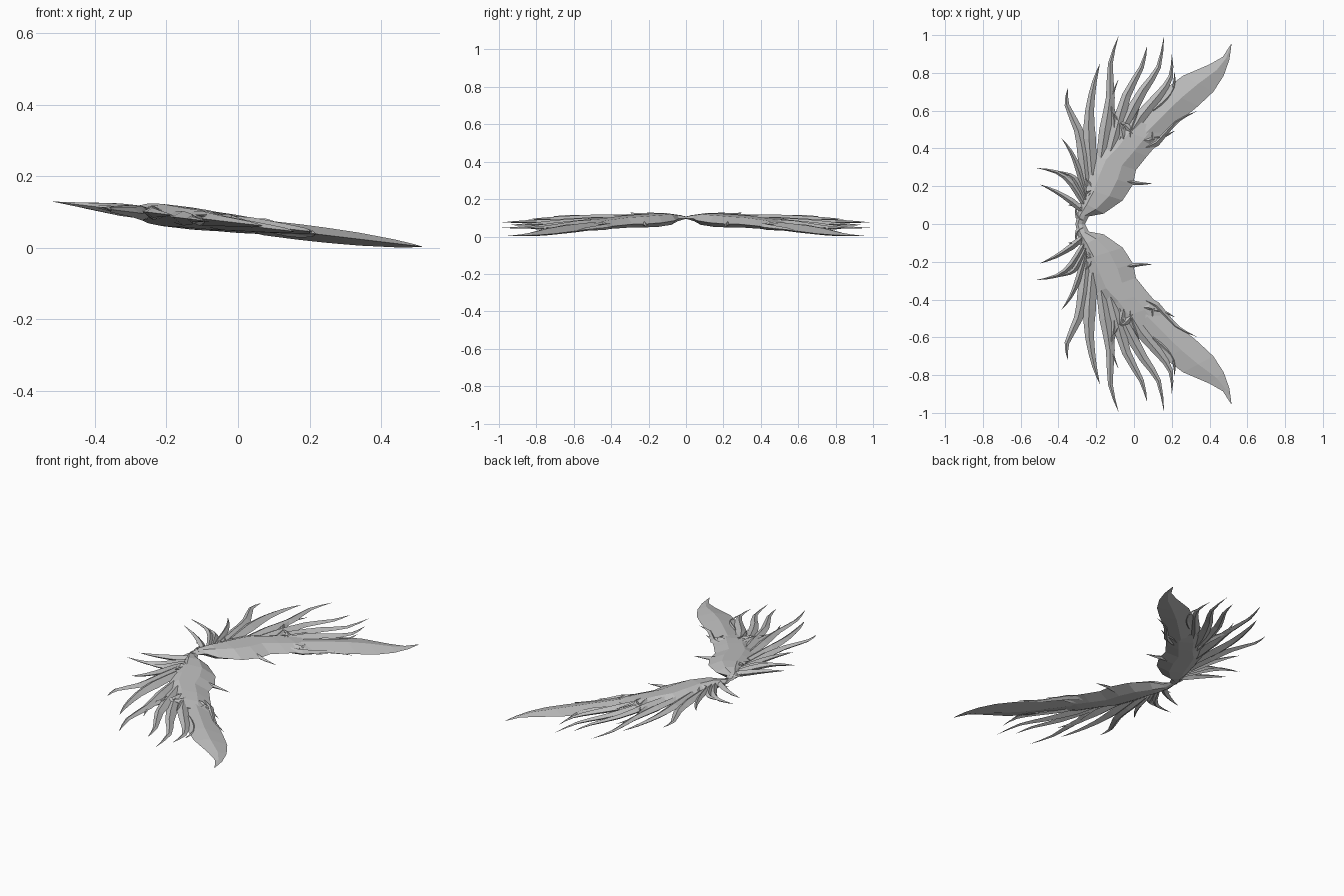
import bpy, bmesh
from mathutils import Vector

if "Cube" in bpy.data.objects:
    bpy.data.objects.remove(bpy.data.objects["Cube"])

grey = bpy.data.materials.new("feather grey")
grey.diffuse_color = (0.52, 0.52, 0.52, 1)
grey.use_nodes = True
grey.node_tree.nodes["Principled BSDF"].inputs["Base Color"].default_value = grey.diffuse_color


def plane_z(x):
    """Wings lie on a plane sloping down toward +x."""
    return 0.065 - 0.119 * x


def loft(name, stations, ridges=(0.5,), lift=0.0):
    """Flat-sided sections: (left x, left y, right x, right y, half thickness)."""
    bm = bmesh.new()
    rings = []
    for lx, ly, rx, ry, t in stations:
        def at(f, z):
            x, y = lx + (rx - lx) * f, ly + (ry - ly) * f
            return bm.verts.new((x, y, plane_z(x) + lift + z))
        rings.append([at(0, 0)] + [at(f, t) for f in ridges]
                     + [at(1, 0)] + [at(f, -t) for f in reversed(ridges)])
    n = len(rings[0])
    for a, b in zip(rings, rings[1:]):
        for i in range(n):
            j = (i + 1) % n
            bm.faces.new((a[i], a[j], b[j], b[i]))
    bm.faces.new(rings[0])
    bm.faces.new(rings[-1])
    bmesh.ops.remove_doubles(bm, verts=bm.verts, dist=0.0004)
    bmesh.ops.recalc_face_normals(bm, faces=bm.faces)
    mesh = bpy.data.meshes.new(name)
    bm.to_mesh(mesh)
    bm.free()
    mesh.materials.append(grey)
    obj = bpy.data.objects.new(name, mesh)
    bpy.context.collection.objects.link(obj)
    # Second wing is mirrored across y
    mod = obj.modifiers.new("mirror", 'MIRROR')
    mod.use_axis = (False, True, False)
    mod.use_mirror_merge = False
    return obj


def smooth_path(path, steps=2):
    """Curve running through every path point."""
    p = [Vector(q) for q in path]
    p = [2 * p[0] - p[1]] + p + [2 * p[-1] - p[-2]]
    out = []
    for i in range(1, len(p) - 2):
        a, b, c, d = p[i - 1:i + 3]
        for s in range(steps):
            t = s / steps
            out.append(0.5 * (2 * b + (c - a) * t + (2 * a - 5 * b + 4 * c - d) * t * t
                              + (3 * b - a - 3 * c + d) * t ** 3))
    return out + [p[-2]]


def feather(name, path, width, thick, lift=0.0):
    """Curved spine, widest near its first third, ending in a point."""
    pts = smooth_path(path)
    n = len(pts) - 1
    stations = []
    for i, p in enumerate(pts):
        d = (pts[min(i + 1, n)] - pts[max(i - 1, 0)]).normalized()
        u = i / n
        k = min(0.7 + u * 1.2, 1.25 * (1 - u) ** 0.9)
        side = Vector((-d.y, d.x)) * width * k / 2
        a, b = p + side, p - side
        stations.append((a.x, a.y, b.x, b.y, thick * k))
    return loft(name, stations, (0.45,), lift)


# Palm of the wing
loft("wing_body", [
    (-.31, 0, -.26, 0, .005), (-.30, .05, -.24, .04, .016),
    (-.28, .12, -.16, .055, .028), (-.265, .19, -.06, .125, .031),
    (-.24, .28, -.005, .21, .029), (-.20, .36, .01, .285, .027),
    (-.13, .43, .07, .36, .025), (-.08, .50, .13, .43, .021),
    (-.02, .56, .17, .49, .012)], (0.25, 0.65), 0.002)

# Long leading blade
loft("leading_blade", [
    (-.04, .42, .06, .36, .012), (.0, .54, .14, .44, .021),
    (.09, .63, .25, .55, .022), (.16, .71, .34, .625, .021),
    (.26, .785, .42, .70, .018), (.40, .845, .475, .785, .011),
    (.47, .885, .505, .87, .005), (.517, .957, .517, .957, 0)], (0.5,))

# Long trailing feathers, fanned from the palm
long_feathers = [
    [(-.25, .20), (-.265, .36), (-.295, .50), (-.355, .63), (-.35, .72)],
    [(-.22, .26), (-.235, .45), (-.235, .60), (-.21, .75), (-.18, .85)],
    [(-.18, .30), (-.15, .50), (-.125, .67), (-.125, .85), (-.08, 1.0)],
    [(-.14, .32), (-.09, .50), (-.04, .68), (.04, .83), (.07, .945)],
    [(-.10, .36), (-.04, .54), (.05, .71), (.13, .83), (.16, 1.0)],
    [(-.05, .42), (.04, .57), (.13, .68), (.195, .78), (.20, .90)],
]
for i, path in enumerate(long_feathers):
    feather(f"long_feather_{i + 1}", path, .070, .021, .005 * (i % 2))

# Short feathers near the shoulder
shoulder_feathers = [
    [(-.26, .10), (-.33, .215), (-.41, .275), (-.52, .297)],
    [(-.26, .06), (-.33, .12), (-.42, .175), (-.50, .21)],
    [(-.25, .14), (-.29, .28), (-.335, .385), (-.385, .455)],
    [(-.25, .12), (-.30, .22), (-.34, .26), (-.43, .285)],
]
for i, path in enumerate(shoulder_feathers):
    feather(f"shoulder_feather_{i + 1}", path, .040, .020, .003)

# Short feathers along the leading edge and between the long ones
edge_feathers = [
    [(-.14, .205), (-.06, .225), (.02, .215), (.10, .214)],
    [(.02, .39), (.12, .43), (.22, .54), (.335, .598)],
    [(.03, .42), (.10, .455), (.15, .46), (.22, .495)],
    [(-.10, .44), (-.105, .55), (-.12, .66), (-.08, .77)],
    [(.10, .60), (.17, .66), (.21, .72), (.215, .81)],
]
for i, path in enumerate(edge_feathers):
    feather(f"edge_feather_{i + 1}", path, .042, .018)

# Small thorns over the knuckles and shoulder
thorns = [
    [(-.05, .42), (-.07, .52), (-.12, .60)],
    [(-.02, .44), (-.01, .52), (.03, .62)],
    [(.0, .47), (-.05, .53), (-.11, .53)],
    [(.05, .44), (.10, .45), (.09, .52)],
    [(-.24, .15), (-.22, .19), (-.26, .25)],
    [(-.25, .17), (-.20, .18), (-.14, .17)],
    [(-.27, .02), (-.30, .04), (-.31, .09)],
    [(-.26, .08), (-.31, .10), (-.35, .10)],
]
for i, path in enumerate(thorns):
    feather(f"thorn_{i + 1}", path, .035, .013, .014 if i < 6 else 0.004)
